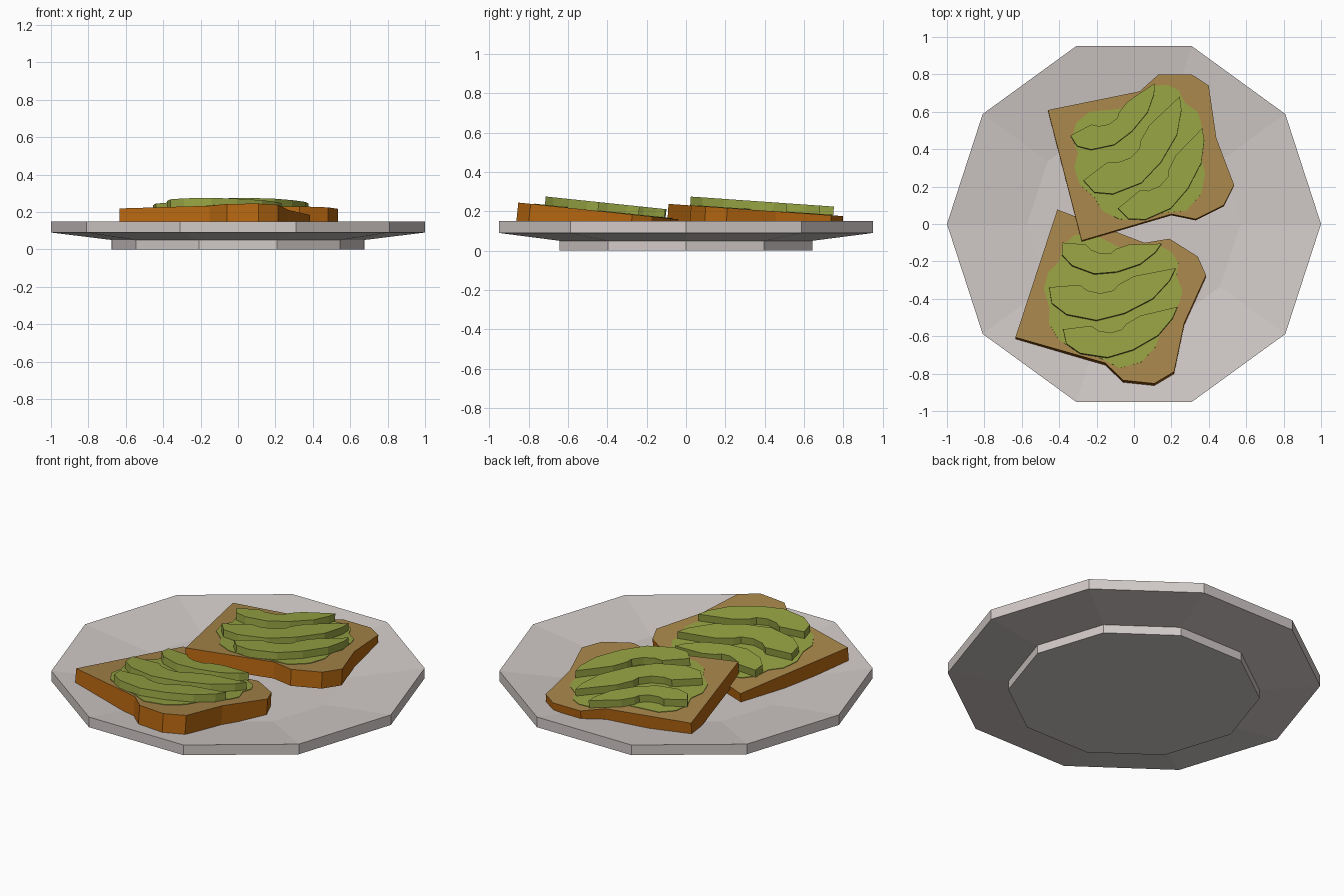
import bpy, bmesh, math
from mathutils import Matrix, Vector

if "Cube" in bpy.data.objects:
    bpy.data.objects.remove(bpy.data.objects["Cube"])


def material(name, rgb):
    m = bpy.data.materials.new(name)
    m.diffuse_color = (*rgb, 1)
    m.use_nodes = True
    m.node_tree.nodes["Principled BSDF"].inputs["Base Color"].default_value = m.diffuse_color
    return m


CERAMIC = material("warm white ceramic", (0.64, 0.59, 0.575))
CRUST = material("bread crust", (0.45, 0.13, 0.005))
CRUMB = material("toasted crumb", (0.39, 0.235, 0.068))
AVOCADO = material("avocado green", (0.30, 0.36, 0.055))


def finish(bm, name, mats, matrix=Matrix()):
    bmesh.ops.recalc_face_normals(bm, faces=bm.faces)
    me = bpy.data.meshes.new(name)
    bm.to_mesh(me)
    bm.free()
    for m in mats:
        me.materials.append(m)
    ob = bpy.data.objects.new(name, me)
    ob.matrix_world = matrix
    bpy.context.collection.objects.link(ob)
    return ob


def slab(name, outline, z0, z1, mats, matrix):
    """Flat outline extruded from z0 to z1; a second material goes on the flat faces."""
    bm = bmesh.new()
    face = bm.faces.new([bm.verts.new((x, y, z0)) for x, y in outline])
    ext = bmesh.ops.extrude_face_region(bm, geom=[face])
    verts = [v for v in ext["geom"] if isinstance(v, bmesh.types.BMVert)]
    bmesh.ops.translate(bm, verts=verts, vec=(0, 0, z1 - z0))
    bm.normal_update()
    if len(mats) > 1:
        for f in bm.faces:
            f.material_index = 1 if abs(f.normal.z) > 0.5 else 0
    return finish(bm, name, mats, matrix)


# Plate: ten-sided dish with a raised foot
def plate():
    profile = [(0.675, 0), (0.675, 0.05), (1, 0.09), (1, 0.15), (0.57, 0.095)]
    n = 10
    bm = bmesh.new()
    rings = [[bm.verts.new((r * math.cos(math.tau * i / n), r * math.sin(math.tau * i / n), z))
              for i in range(n)] for r, z in profile]
    for a, b in zip(rings, rings[1:]):
        for i in range(n):
            j = (i + 1) % n
            bm.faces.new((a[i], a[j], b[j], b[i]))
    bm.faces.new(rings[0])
    bm.faces.new(rings[-1])
    finish(bm, "plate", [CERAMIC])


plate()

# Outlines shared by both toasts
BREAD = [(-.46, .61), (.03, .71), (.13, .80), (.31, .80), (.40, .74), (.44, .46),
         (.535, .21), (.48, .10), (.33, .025), (.20, .052), (-.28, -.09)]
SPREAD = [(.05, .70), (.11, .74), (.18, .745), (.24, .715), (.27, .65), (.34, .60), (.36, .54),
          (.36, .49), (.38, .44), (.36, .36), (.38, .27), (.36, .16), (.28, .07), (.16, .06),
          (.05, .02), (-.08, .025), (-.17, .07), (-.21, .14), (-.29, .21), (-.32, .30),
          (-.30, .38), (-.33, .46), (-.31, .54), (-.24, .60), (-.14, .61), (-.05, .62)]
# Slice template: tips at (0,0) and (1,0), with the stone hollow on the inner edge
SLICE = [(0, 0), (.002, -.126), (.103, -.231), (.327, -.312), (.553, -.29), (.788, -.21),
         (.941, -.087), (1, 0), (.672, -.013), (.54, -.06), (.494, -.10), (.39, -.108),
         (.292, -.07), (.24, -.017)]
TIPS = [((-.34, .47), (.11, .75)), ((-.27, .23), (.245, .68)), ((-.085, .08), (.365, .51))]


def toast(name, planar, pivot, slope, thick):
    px, py, pz = pivot
    m = (Matrix.Translation((px, py, pz)) @ Matrix.Rotation(-math.atan(slope), 4, 'X')
         @ Matrix.Translation((-px, -py, 0)) @ planar)
    slab(name + "_bread", BREAD, -thick, 0, [CRUST, CRUMB], m)
    slab(name + "_avocado_spread", SPREAD, -0.002, 0.003, [AVOCADO], m)
    for k, (a, b) in enumerate(TIPS):
        a, d = Vector(a), Vector(b) - Vector(a)
        side = Vector((-d.y, d.x))
        pts = [a + d * u + side * v for u, v in SLICE]
        slab(f"{name}_avocado_slice_{k + 1}", pts, 0.001, 0.045, [AVOCADO], m)


# Back toast leans on the front one, which is the same piece turned
toast("back_toast", Matrix(), (0, 0.35, 0.207), 0.07, 0.095)
turn = (Matrix.Translation((-.41, .08, 0)) @ Matrix.Rotation(math.radians(-32.5), 4, 'Z')
        @ Matrix.Translation((.46, -.61, 0)))
toast("front_toast", turn, (0, -0.4, 0.197), 0.105, 0.11)
